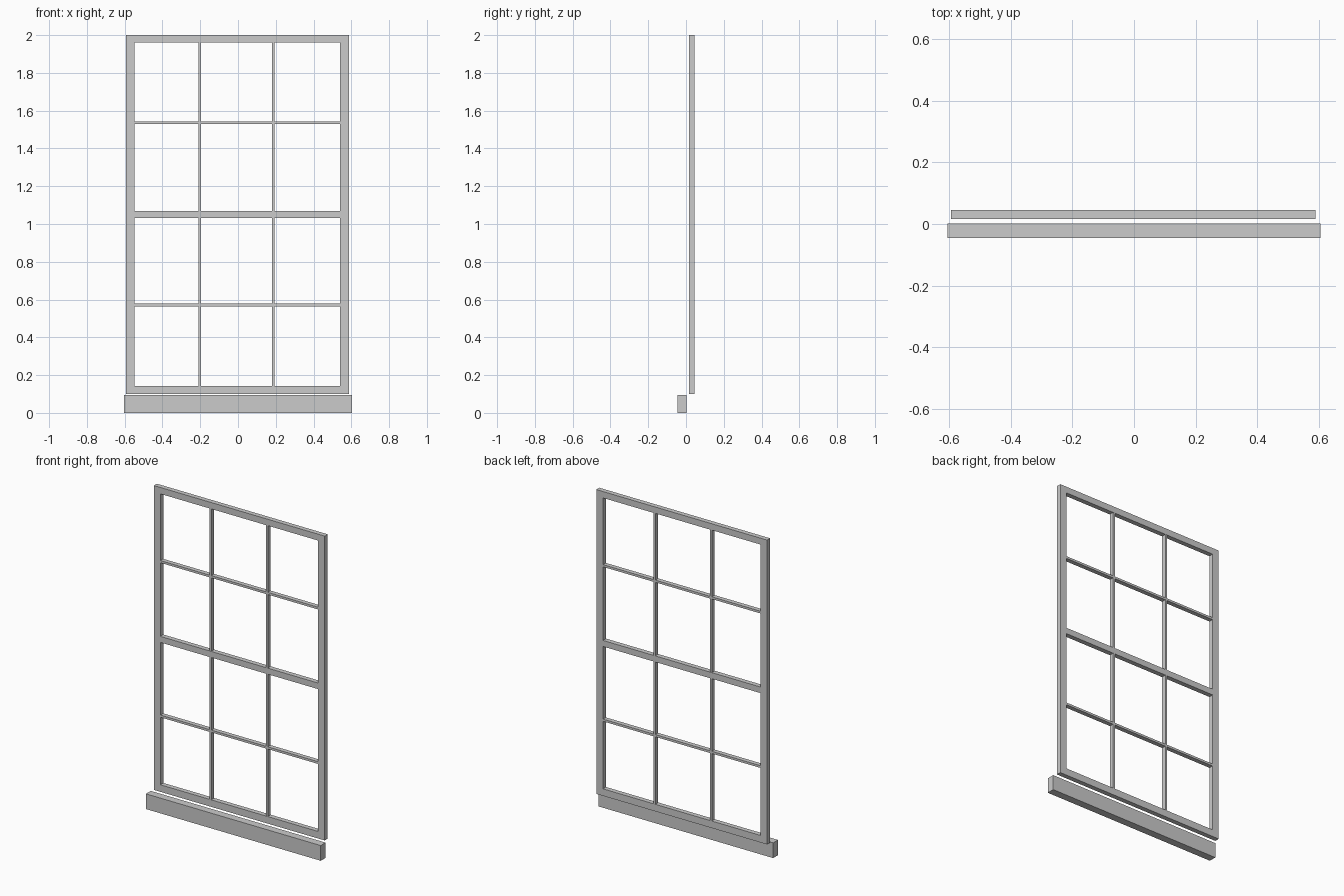
import bpy

if "Cube" in bpy.data.objects:
    bpy.data.objects.remove(bpy.data.objects["Cube"])


def box(name, x0, x1, y0, y1, z0, z1):
    """Axis-aligned box between the given limits."""
    bpy.ops.mesh.primitive_cube_add(
        size=1, location=((x0 + x1) / 2, (y0 + y1) / 2, (z0 + z1) / 2))
    ob = bpy.context.object
    ob.name = name
    ob.scale = (x1 - x0, y1 - y0, z1 - z0)
    bpy.ops.object.transform_apply(location=False, rotation=False, scale=True)
    return ob


# Shared limits of the window frame
L, R = -0.593, 0.588           # outer sides
IL, IR = -0.548, 0.541         # opening sides
F, B = 0.016, 0.046            # front and back
BOTTOM, TOP = 0.099, 2.0
MF, MB = F + 0.001, B - 0.001  # glazing bars, just inside the frame faces

# Sill board standing in front of the frame
box("sill", -0.604, 0.604, -0.046, 0.002, 0.0, 0.095)

# Side stiles
box("left_stile", L, IL, F, B, BOTTOM, TOP)
box("right_stile", IR, R, F, B, BOTTOM, TOP)

# Horizontal rails between the stiles
rails = {"bottom_rail": (BOTTOM, 0.143),
         "meeting_rail": (1.032, 1.07),
         "top_rail": (1.96, TOP)}
for name, (z0, z1) in rails.items():
    box(name, IL, IR, F, B, z0, z1)

# Vertical and horizontal glazing bars of each sash
sashes = {"lower": (0.143, 1.032, 0.571), "upper": (1.07, 1.96, 1.536)}
bars = {"left": (-0.21, -0.196), "right": (0.18, 0.194)}
for sash, (z0, z1, mid) in sashes.items():
    for side, (x0, x1) in bars.items():
        box(f"{sash}_{side}_glazing_bar", x0, x1, MF, MB, z0, z1)
    edges = [IL, *bars["left"], *bars["right"], IR]
    for i in range(3):
        box(f"{sash}_cross_bar_{i + 1}", edges[2 * i], edges[2 * i + 1],
            MF, MB, mid - 0.007, mid + 0.007)
